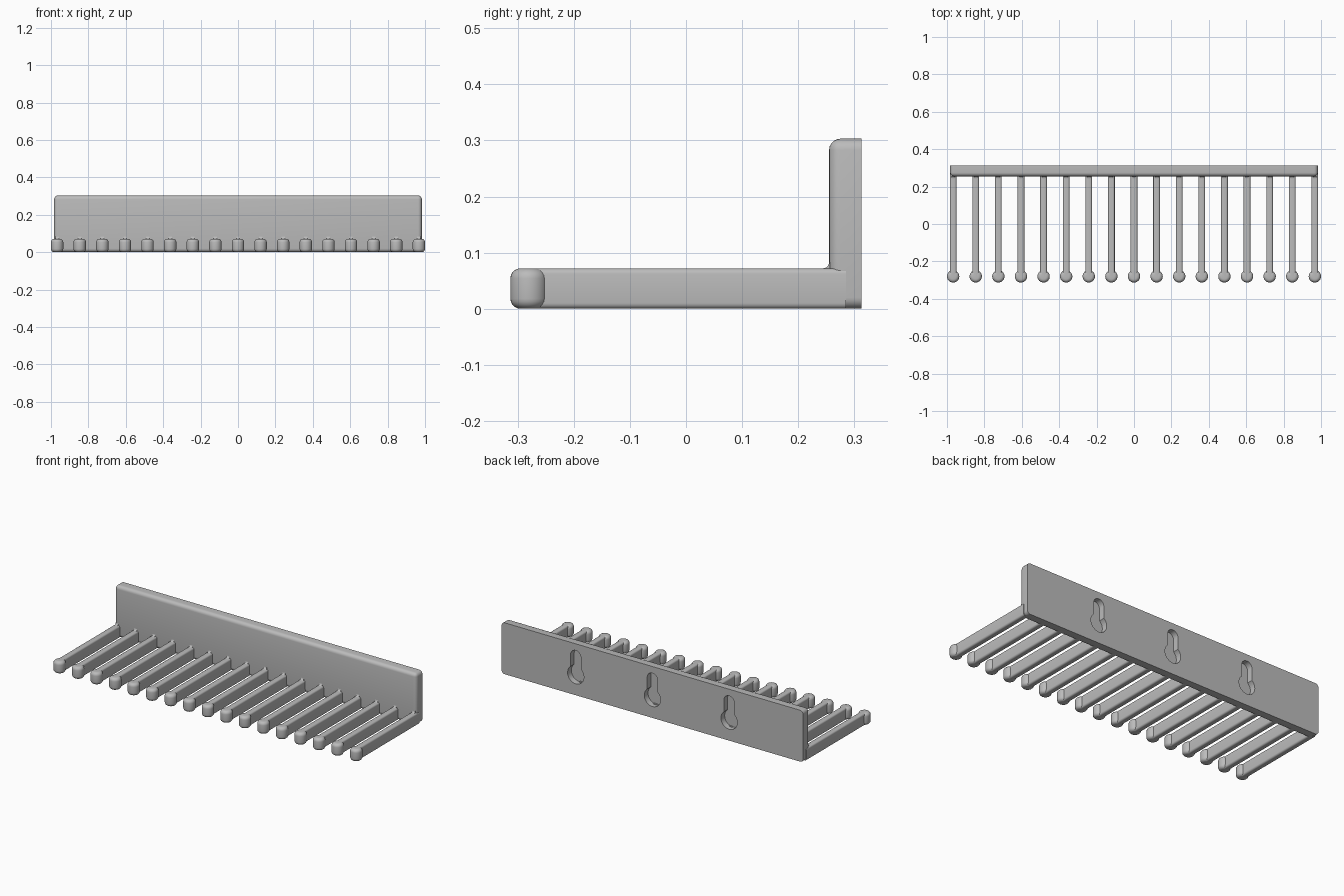
import bpy, bmesh, math
from mathutils import Matrix

if "Cube" in bpy.data.objects:
    bpy.data.objects.remove(bpy.data.objects["Cube"])

grey = bpy.data.materials.new("plain grey")
grey.use_nodes = True
colour = (0.5, 0.5, 0.5, 1)
grey.diffuse_color = colour
grey.node_tree.nodes["Principled BSDF"].inputs["Base Color"].default_value = colour

BACK, FRONT, HEIGHT = 0.313, 0.255, 0.303
HALF, BAR_TOP, END_X, COUNT = 0.983, 0.072, 0.967, 17


def finish(bm, name, smooth=True):
    bmesh.ops.recalc_face_normals(bm, faces=bm.faces)
    mesh = bpy.data.meshes.new(name)
    bm.to_mesh(mesh)
    bm.free()
    mesh.materials.append(grey)
    obj = bpy.data.objects.new(name, mesh)
    bpy.context.collection.objects.link(obj)
    if smooth:
        bpy.ops.object.select_all(action="DESELECT")
        obj.select_set(True)
        bpy.context.view_layer.objects.active = obj
        bpy.ops.object.shade_smooth_by_angle(angle=math.radians(35))
    return obj


def box(lo, hi):
    bm = bmesh.new()
    size = [b - a for a, b in zip(lo, hi)]
    mid = [(a + b) / 2 for a, b in zip(lo, hi)]
    bmesh.ops.create_cube(bm, size=1, matrix=Matrix.Translation(mid) @ Matrix.Diagonal((*size, 1)))
    return bm


def bevel(bm, edges, radius, segments=5):
    bmesh.ops.bevel(bm, geom=edges, offset=radius, segments=segments, profile=0.5, affect="EDGES")


def extrude_y(points, y0, y1):
    """Prism from an x, z outline."""
    bm = bmesh.new()
    face = bm.faces.new([bm.verts.new((x, y0, z)) for x, z in points])
    new = bmesh.ops.extrude_face_region(bm, geom=[face])["geom"]
    bmesh.ops.translate(bm, vec=(0, y1 - y0, 0), verts=[v for v in new if isinstance(v, bmesh.types.BMVert)])
    return bm


# Wall plate, rounded everywhere except around its flat back
bm = box((-HALF, FRONT, 0), (HALF, BACK, HEIGHT))
bevel(bm, [e for e in bm.edges if min(v.co.y for v in e.verts) < BACK - 0.01], 0.02)
plate = finish(bm, "wall_plate", smooth=False)


# Blind keyhole pockets in the back
def keyhole(x, low_z, low_r, high_z, high_r, steps=16):
    join = math.asin(high_r / low_r)
    pts = []
    for i in range(2 * steps + 1):
        a = math.pi / 2 + join + (2 * math.pi - 2 * join) * i / (2 * steps)
        pts.append((x + low_r * math.cos(a), low_z + low_r * math.sin(a)))
    for i in range(steps + 1):
        a = math.pi * i / steps
        pts.append((x + high_r * math.cos(a), high_z + high_r * math.sin(a)))
    return pts


for i, x in enumerate((-0.5, 0, 0.5)):
    cutter = finish(extrude_y(keyhole(x, 0.12, 0.053, 0.23, 0.034), BACK - 0.035, BACK + 0.02),
                    f"keyhole_cutter_{i + 1}", smooth=False)
    cutter.hide_render = True
    cutter.hide_set(True)
    cut = plate.modifiers.new("keyhole", "BOOLEAN")
    cut.object, cut.operation, cut.solver = cutter, "DIFFERENCE", "EXACT"

# Apply the cuts and discard the cutters
bpy.context.view_layer.update()
cut_mesh = bpy.data.meshes.new_from_object(plate.evaluated_get(bpy.context.evaluated_depsgraph_get()))
plate.modifiers.clear()
plate.data = cut_mesh
for obj in [o for o in bpy.data.objects if o.name.startswith("keyhole_cutter")]:
    bpy.data.objects.remove(obj)
plate.select_set(True)
bpy.context.view_layer.objects.active = plate
bpy.ops.object.shade_smooth_by_angle(angle=math.radians(35))

# Prongs: rounded bar, rounded knob and a small fillet against the plate
for i in range(COUNT):
    x = -END_X + 2 * END_X * i / (COUNT - 1)

    bm = box((x - 0.018, -0.28, 0), (x + 0.018, FRONT + 0.03, BAR_TOP))
    along = [e for e in bm.edges if abs(e.verts[0].co.y - e.verts[1].co.y) > 0.1]
    bevel(bm, along, 0.01, 4)
    finish(bm, f"prong_bar_{i + 1}")

    bm = bmesh.new()
    bmesh.ops.create_cone(bm, cap_ends=True, segments=32, radius1=0.033, radius2=0.033, depth=BAR_TOP,
                          matrix=Matrix.Translation((x, -0.28, BAR_TOP / 2)))
    rims = [e for e in bm.edges if abs(e.verts[0].co.z - e.verts[1].co.z) < 0.001]
    bevel(bm, rims, 0.018)
    finish(bm, f"prong_knob_{i + 1}")

    bm = bmesh.new()
    r = 0.011
    profile = [(FRONT + 0.002, BAR_TOP - 0.002), (FRONT + 0.002, BAR_TOP + r)]
    profile += [(FRONT - r + r * math.cos(a), BAR_TOP + r + r * math.sin(a))
                for a in (-math.pi / 2 * k / 5 for k in range(6))]
    profile.append((FRONT - r, BAR_TOP - 0.002))
    face = bm.faces.new([bm.verts.new((x - 0.009, y, z)) for y, z in profile])
    new = bmesh.ops.extrude_face_region(bm, geom=[face])["geom"]
    bmesh.ops.translate(bm, vec=(0.018, 0, 0), verts=[v for v in new if isinstance(v, bmesh.types.BMVert)])
    finish(bm, f"prong_fillet_{i + 1}")
